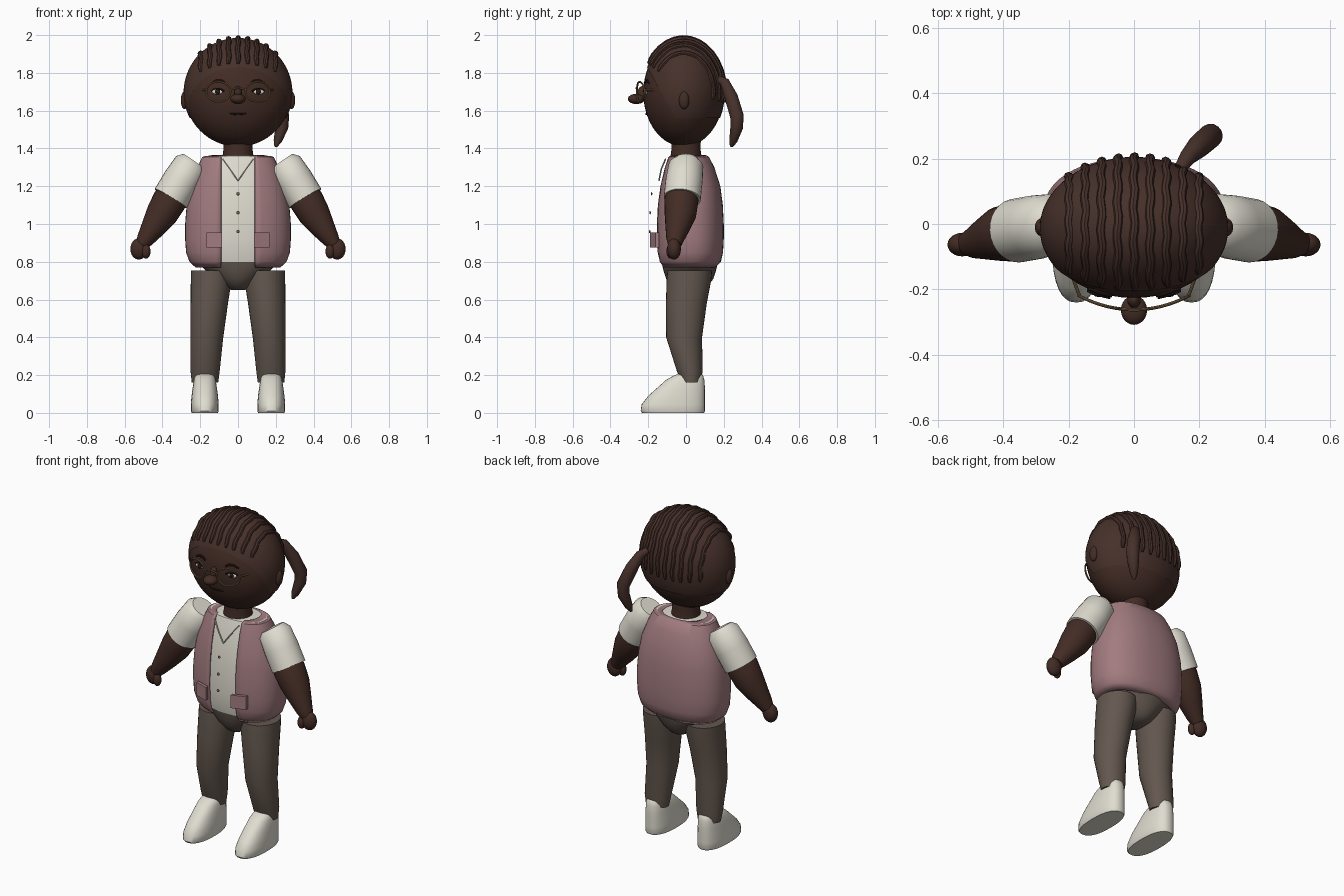
import bpy, bmesh, math
from mathutils import Vector

if "Cube" in bpy.data.objects:
    bpy.data.objects.remove(bpy.data.objects["Cube"])


def material(name, r, g, b):
    m = bpy.data.materials.new(name)
    m.diffuse_color = (r, g, b, 1)
    m.use_nodes = True
    m.node_tree.nodes["Principled BSDF"].inputs["Base Color"].default_value = m.diffuse_color
    return m


SKIN = material("dark_skin", 0.056, 0.025, 0.018)
HAIR = material("brown_hair", 0.062, 0.030, 0.023)
SHIRT = material("off_white", 0.74, 0.72, 0.63)
VEST = material("dusty_pink", 0.36, 0.20, 0.215)
PANTS = material("grey_brown", 0.125, 0.096, 0.078)
GOLD = material("dull_gold", 0.20, 0.125, 0.06)
DARK = material("near_black", 0.018, 0.009, 0.007)


def finish(name, bm, mat, angle=40):
    bmesh.ops.recalc_face_normals(bm, faces=bm.faces)
    me = bpy.data.meshes.new(name)
    bm.to_mesh(me)
    bm.free()
    me.materials.append(mat)
    ob = bpy.data.objects.new(name, me)
    bpy.context.collection.objects.link(ob)
    bpy.ops.object.select_all(action='DESELECT')
    ob.select_set(True)
    bpy.context.view_layer.objects.active = ob
    bpy.ops.object.shade_smooth_by_angle(angle=math.radians(angle))
    return ob


def skin_rings(name, rings, mat, closed=True, caps=True, loop=False):
    """Bridge rows of points into a surface."""
    bm = bmesh.new()
    rows = [[bm.verts.new(p) for p in r] for r in rings]
    n = len(rows[0])
    pairs = list(zip(rows, rows[1:] + rows[:1]))
    for a, b in pairs if loop else pairs[:-1]:
        for i in range(n if closed else n - 1):
            j = (i + 1) % n
            bm.faces.new((a[i], a[j], b[j], b[i]))
    if caps and not loop:
        bm.faces.new(rows[0])
        bm.faces.new(rows[-1])
    return finish(name, bm, mat)


def oval(z, cx, cy, rx, ry, p=2.0, gap=0.0, n=32):
    """Horizontal superellipse; gap leaves an opening of that half width at the front."""
    a0 = math.asin(min(1, gap / rx) ** (p / 2)) if gap else 0
    pts = []
    for i in range(n + (1 if gap else 0)):
        a = a0 + (2 * math.pi - 2 * a0) * i / n
        s, c = math.sin(a), math.cos(a)
        pts.append((cx + rx * math.copysign(abs(s) ** (2 / p), s),
                    cy - ry * math.copysign(abs(c) ** (2 / p), c), z))
    return pts


def tube(name, pts, radii, mat, n=10, ref=(0, 1, 0), loop=False):
    pts = [Vector(p) for p in pts]
    if not isinstance(radii, (list, tuple)):
        radii = [radii] * len(pts)
    rings, m = [], len(pts)
    for i, p in enumerate(pts):
        if loop:
            t = pts[(i + 1) % m] - pts[i - 1]
        else:
            t = pts[min(i + 1, m - 1)] - pts[max(i - 1, 0)]
        t.normalize()
        u = Vector(ref)
        u = (u - t * u.dot(t)).normalized()
        v = t.cross(u)
        rings.append([p + radii[i] * (u * math.cos(a) + v * math.sin(a))
                      for a in (2 * math.pi * k / n for k in range(n))])
    return skin_rings(name, rings, mat, loop=loop)


def ball(name, c, r, mat, seg=24):
    bm = bmesh.new()
    bmesh.ops.create_uvsphere(bm, u_segments=seg, v_segments=seg * 2 // 3, radius=1)
    for v in bm.verts:
        v.co = Vector(c) + Vector([v.co[i] * r[i] for i in range(3)])
    return finish(name, bm, mat)


HC, HR = (0, -0.013, 1.695), (0.283, 0.213, 0.285)


def face_y(x, z):
    return HC[1] - HR[1] * math.sqrt(max(0, 1 - (x / HR[0]) ** 2 - ((z - HC[2]) / HR[2]) ** 2))


# Head, neck and nose
ball("head", HC, HR, SKIN, 48)
skin_rings("neck", [oval(z, 0, 0, r, r) for z, r in ((1.34, .085), (1.40, .076), (1.46, .08))], SKIN)
ball("nose", (0, -0.263, 1.662), (0.040, 0.045, 0.027), SKIN)
ball("nose_bridge", (0, -0.232, 1.69), (0.02, 0.025, 0.04), SKIN)

# Hair cap trimmed along the hairline
cap = ball("hair_cap", HC, [r + 0.005 for r in HR], HAIR, 64)
bm = bmesh.new()
bm.from_mesh(cap.data)
for co, no in (((0, 0, 1.56), (0, 0, 1)), ((0, -0.2, 1.82), (0, 1.8, 1))):
    bmesh.ops.bisect_plane(bm, geom=bm.verts[:] + bm.edges[:] + bm.faces[:],
                           plane_co=co, plane_no=no, clear_inner=True)
bm.to_mesh(cap.data)
bm.free()

# Twisted hair rows running from forehead to nape
for k in range(-4, 5):
    x = k * 0.0495
    f = math.sqrt(1 - (x / (HR[0] + 0.004)) ** 2)
    pts = []
    for i in range(29):
        a = math.radians(148 - 158 * i / 28)
        pts.append((x + 0.003 * math.sin(i * 1.3 + k),
                    HC[1] + (HR[1] + 0.006) * f * math.cos(a),
                    HC[2] + (HR[2] + 0.006) * f * math.sin(a)))
    tube("hair_row", pts, [0.008] + [0.0125 + 0.001 * (i % 2) for i in range(27)] + [0.008],
         HAIR, 8, (1, 0, 0))

# Side ponytail
tube("ponytail", [(.14, .17, 1.77), (.165, .205, 1.75), (.20, .24, 1.67), (.235, .27, 1.57),
                  (.232, .268, 1.51), (.21, .25, 1.44), (.20, .24, 1.41)],
     [.018, .026, .036, .037, .034, .022, .008], HAIR, 14, (1, 0, 0))


# Spectacles
def lens_y(x):
    return -0.262 + 1.5 * x * x


tube("glasses_bridge", [(x, lens_y(x), 1.71 + .01 * (1 - (x / .04) ** 2))
                        for x in (-.04, -.02, 0, .02, .04)], .005, GOLD, 8)

for s in (-1, 1):
    # Face details
    ring = [2 * math.pi * i / 32 for i in range(32)]
    tube("glasses_rim", [(s * .104 + .064 * math.cos(a), lens_y(s * .104 + .064 * math.cos(a)),
                          1.70 + .053 * math.sin(a)) for a in ring], .005, GOLD, 8, loop=True)
    tube("glasses_hinge", [(s * .166, lens_y(.166), 1.71), (s * .185, -.17, 1.71)], .005, GOLD, 8)
    ey = face_y(.105, 1.70)
    ball("eye_white", (s * .108, ey, 1.70), (.030, .008, .015), SHIRT, 16)
    ball("iris", (s * .108, ey - .007, 1.70), (.014, .005, .014), DARK, 16)
    tube("upper_eyelid", [(s * (.108 + .034 * t), face_y(.108 + .034 * t, 1.70) - .007,
                           1.717 - .014 * t * t) for t in (-1, -.5, 0, .5, 1)], .004, DARK, 8)
    tube("eyebrow", [(s * x, face_y(x, z) - .003, z) for x, z in
                     ((.068, 1.747), (.09, 1.758), (.115, 1.758), (.142, 1.745))],
         [.005, .008, .007, .004], DARK, 8)
    ball("ear", (s * .283, -.01, 1.655), (.02, .027, .047), SKIN)

    # Short sleeves, arms and hands
    tube("sleeve", [(s * .233, 0, 1.335), (s * .25, 0, 1.31), (s * .30, -.01, 1.23),
                    (s * .357, -.02, 1.135)], [.066, .092, .098, .098], SHIRT, 28)
    tube("arm", [(s * .34, -.02, 1.16), (s * .365, -.025, 1.12), (s * .405, -.03, 1.05),
                 (s * .45, -.045, .98), (s * .49, -.058, .92), (s * .51, -.06, .89)],
         [.086, .090, .084, .065, .047, .036], SKIN, 24)
    ball("hand", (s * .525, -.063, .868), (.045, .036, .056), SKIN)
    ball("thumb", (s * .487, -.082, .855), (.024, .022, .038), SKIN, 16)

    # Trouser legs
    skin_rings("leg", [oval(z, s * cx, cy, rx, ry) for z, cx, cy, rx, ry in (
        (.16, .175, .025, .070, .052), (.22, .174, .02, .077, .068), (.40, .165, -.01, .087, .095),
        (.58, .152, .002, .099, .108), (.70, .142, .015, .108, .118), (.755, .14, .02, .11, .118))], PANTS)

    # Shoes
    skin_rings("shoe", [oval(z, s * .176, (y0 + y1) / 2, rx, (y1 - y0) / 2, 2.4)
                        for z, y0, y1, rx in (
        (0, -.232, .095, .070), (.01, -.24, .10, .074), (.045, -.235, .10, .074),
        (.09, -.20, .10, .070), (.135, -.15, .10, .064), (.175, -.105, .097, .058),
        (.20, -.06, .09, .050), (.21, -.03, .08, .04))], SHIRT)

    # Vest pocket
    bm = bmesh.new()
    bmesh.ops.create_cube(bm, size=1)
    for v in bm.verts:
        x = .125 + v.co.x * .082
        v.co = (s * x, -.166 + .35 * (x - .125) + v.co.y * .02, .915 + v.co.z * .08)
    finish("vest_pocket", bm, VEST)

    # Shirt collar edge
    tube("collar_edge", [(s * .082, -.108, 1.345), (s * .042, -.131, 1.29), (0, -.143, 1.23)],
         .004, SHIRT, 6)

# Mouth
tube("mouth", [(x, face_y(x, 1.582) - .001, 1.582 + 1.5 * x * x) for x in (-.045, -.022, 0, .022, .045)],
     [.003, .005, .006, .005, .003], DARK, 8)

# Torso: full shirt inside an open vest
TORSO = ((.77, .015, .225, .140), (.80, .02, .257, .165), (.85, .02, .275, .176), (.92, .02, .28, .18),
         (1.0, .02, .28, .18), (1.1, .02, .272, .175), (1.2, .02, .252, .162), (1.3, .015, .215, .135),
         (1.355, .01, .19, .112), (1.366, .008, .13, .095))
vest = skin_rings("vest", [oval(z, 0, cy, rx, ry, 2.3, .09, 44) for z, cy, rx, ry in TORSO],
                  VEST, closed=False, caps=False)
mod = vest.modifiers.new("cloth_thickness", 'SOLIDIFY')
mod.thickness, mod.offset = .012, -1
skin_rings("shirt", [oval(max(z, .805) if z < .8 else z + .004 * (z > .82), 0, cy, rx - .014, ry - .014, 2.3)
                     for z, cy, rx, ry in TORSO[1:-1]] + [oval(1.362, 0, .005, .115, .085, 2.3)], SHIRT)
for z, y in ((.96, -.192), (1.06, -.19), (1.16, -.182)):
    ball("shirt_button", (0, y, z), (.009, .004, .009), GOLD, 12)

# Hips
skin_rings("hips", [oval(z, 0, .02, rx, ry) for z, rx, ry in (
    (.65, .035, .06), (.67, .075, .095), (.71, .12, .125), (.75, .165, .138),
    (.79, .21, .148), (.83, .23, .152))], PANTS)
